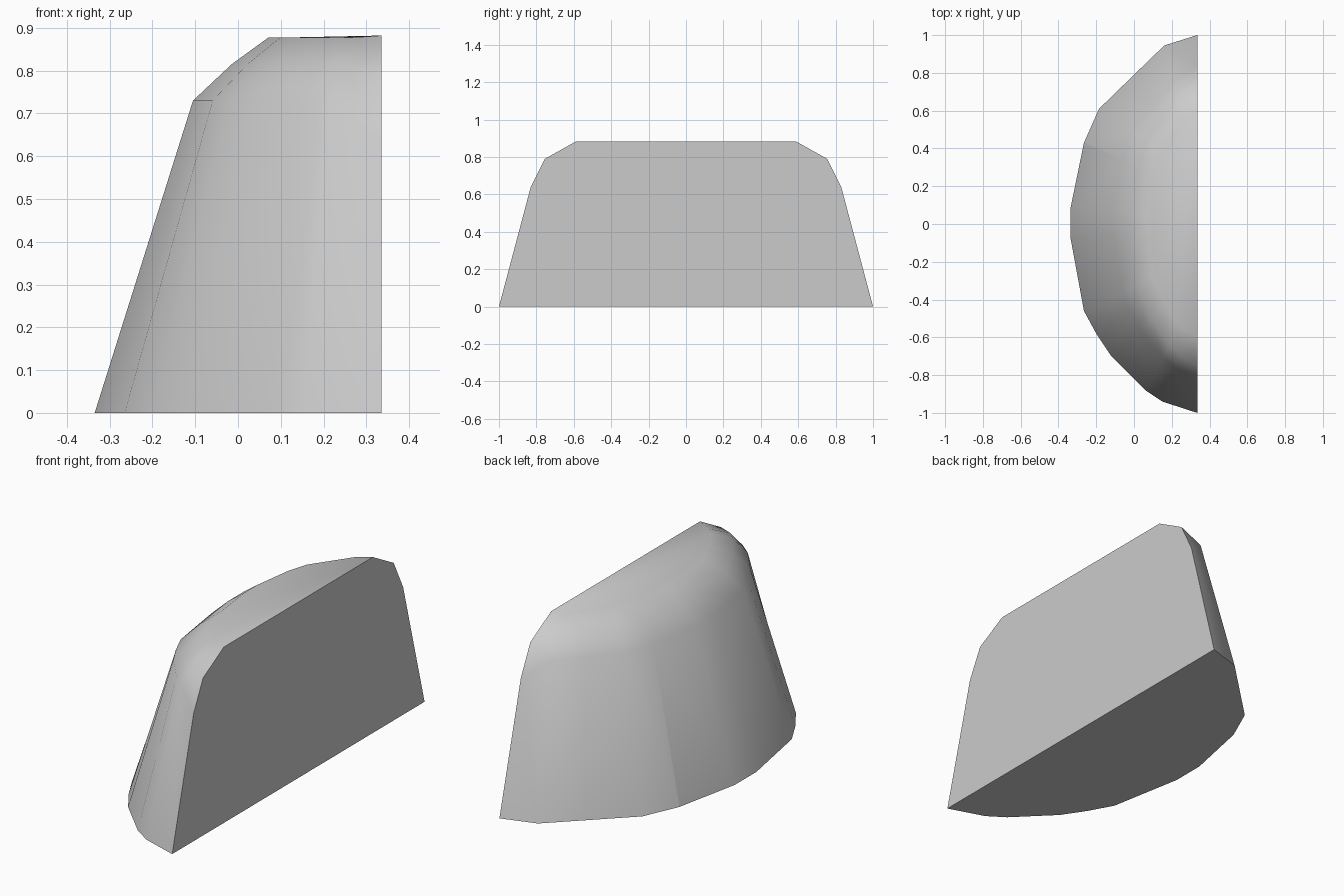
import bpy, bmesh, math

cube = bpy.data.objects.get("Cube")
if cube:
    bpy.data.objects.remove(cube, do_unlink=True)

CUT_X = 0.335
# Base outline, running round the curved side from one end of the cut to the other
outline = [(CUT_X, -1), (0.15, -0.94), (0.06, -0.88), (-0.12, -0.7), (-0.2, -0.58),
           (-0.265, -0.46), (-0.335, -0.08), (-0.335, 0.09), (-0.265, 0.43),
           (-0.185, 0.61), (0, 0.79), (0.16, 0.945), (CUT_X, 1)]
# Rings: depth scale, width scale, height, end width scale, end height
rings = [(1, 1, 0, 1, 0), (0.657, 0.805, 0.73, 0.83, 0.64),
         (0.522, 0.73, 0.815, 0.755, 0.79), (0.395, 0.59, 0.877, 0.59, 0.882)]

bm = bmesh.new()
loops = []
for sx, sy, z, end_sy, end_z in rings:
    loop = []
    for x, y in outline:
        end = x == CUT_X
        loop.append(bm.verts.new((CUT_X + (x - CUT_X) * sx,
                                  y * (end_sy if end else sy), end_z if end else z)))
    loops.append(loop)

# Curved wall and rounded shoulder
for low, high in zip(loops, loops[1:]):
    for i in range(len(outline) - 1):
        bm.faces.new((low[i], low[i + 1], high[i + 1], high[i]))
# Underside, top and flat cut face
bm.faces.new(loops[0])
bm.faces.new(loops[-1])
bm.faces.new([l[0] for l in loops] + [l[-1] for l in reversed(loops)])
bmesh.ops.recalc_face_normals(bm, faces=bm.faces)

mesh = bpy.data.meshes.new("half_mound")
bm.to_mesh(mesh)
bm.free()
mound = bpy.data.objects.new("half_mound", mesh)
bpy.context.collection.objects.link(mound)

# Plain grey
grey = bpy.data.materials.new("plain_grey")
grey.use_nodes = True
colour = (0.6, 0.6, 0.6, 1)
grey.diffuse_color = colour
grey.node_tree.nodes["Principled BSDF"].inputs["Base Color"].default_value = colour
mesh.materials.append(grey)

# Smooth wall with crisp rims and one hard crease down the wall
bpy.context.view_layer.objects.active = mound
mound.select_set(True)
bpy.ops.object.shade_smooth_by_angle(angle=math.radians(40))
crease = {8, 8 + len(outline)}
for edge in mesh.edges:
    if set(edge.vertices) == crease:
        edge.use_edge_sharp = True
